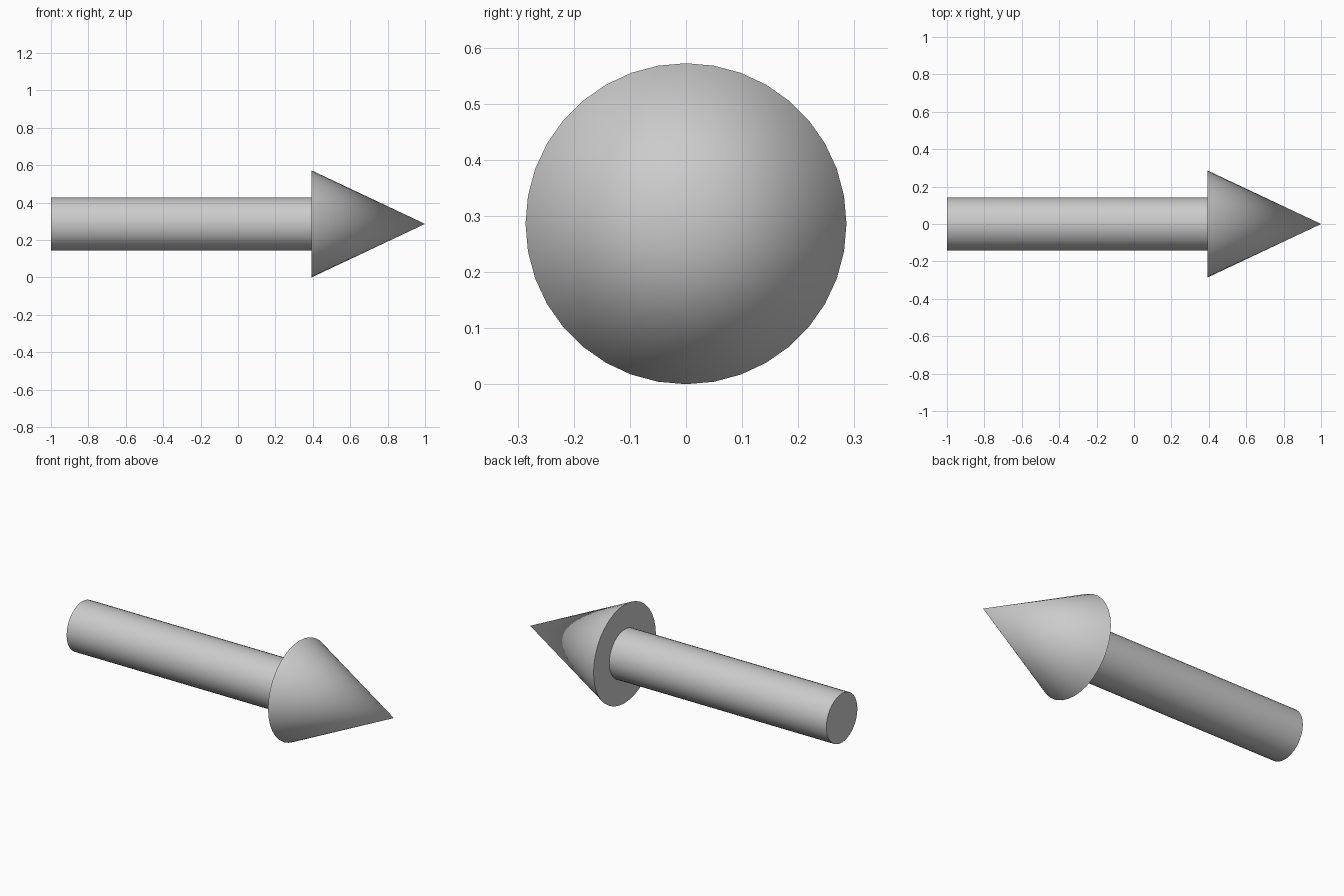
import bpy, bmesh, math

if "Cube" in bpy.data.objects:
    bpy.data.objects.remove(bpy.data.objects["Cube"])

SIDES = 36
AXIS_Z = 0.286


def lathe_x(name, profile):
    """Revolve (x, radius) points around the x axis; radius 0 makes a pole."""
    bm = bmesh.new()
    rings = []
    for x, r in profile:
        if r == 0:
            rings.append([bm.verts.new((x, 0, 0))] * SIDES)
        else:
            angles = [2 * math.pi * i / SIDES for i in range(SIDES)]
            rings.append([bm.verts.new((x, r * math.cos(a), r * math.sin(a))) for a in angles])
    for a, b in zip(rings, rings[1:]):
        for i in range(SIDES):
            j = (i + 1) % SIDES
            corners = dict.fromkeys((a[i], a[j], b[j], b[i]))
            bm.faces.new(list(corners))
    bmesh.ops.recalc_face_normals(bm, faces=bm.faces)
    mesh = bpy.data.meshes.new(name)
    bm.to_mesh(mesh)
    bm.free()
    obj = bpy.data.objects.new(name, mesh)
    obj.location.z = AXIS_Z
    bpy.context.collection.objects.link(obj)
    bpy.ops.object.select_all(action='DESELECT')
    obj.select_set(True)
    bpy.context.view_layer.objects.active = obj
    bpy.ops.object.shade_smooth_by_angle(angle=math.radians(30))
    return obj


# Shaft: tail cap and round bar, open where it meets the head
lathe_x("arrow_shaft", [(-1, 0), (-1, 0.142), (0.393, 0.142)])

# Head: flat back ring and cone to the tip
lathe_x("arrow_head", [(0.393, 0.142), (0.393, 0.286), (1, 0)])
